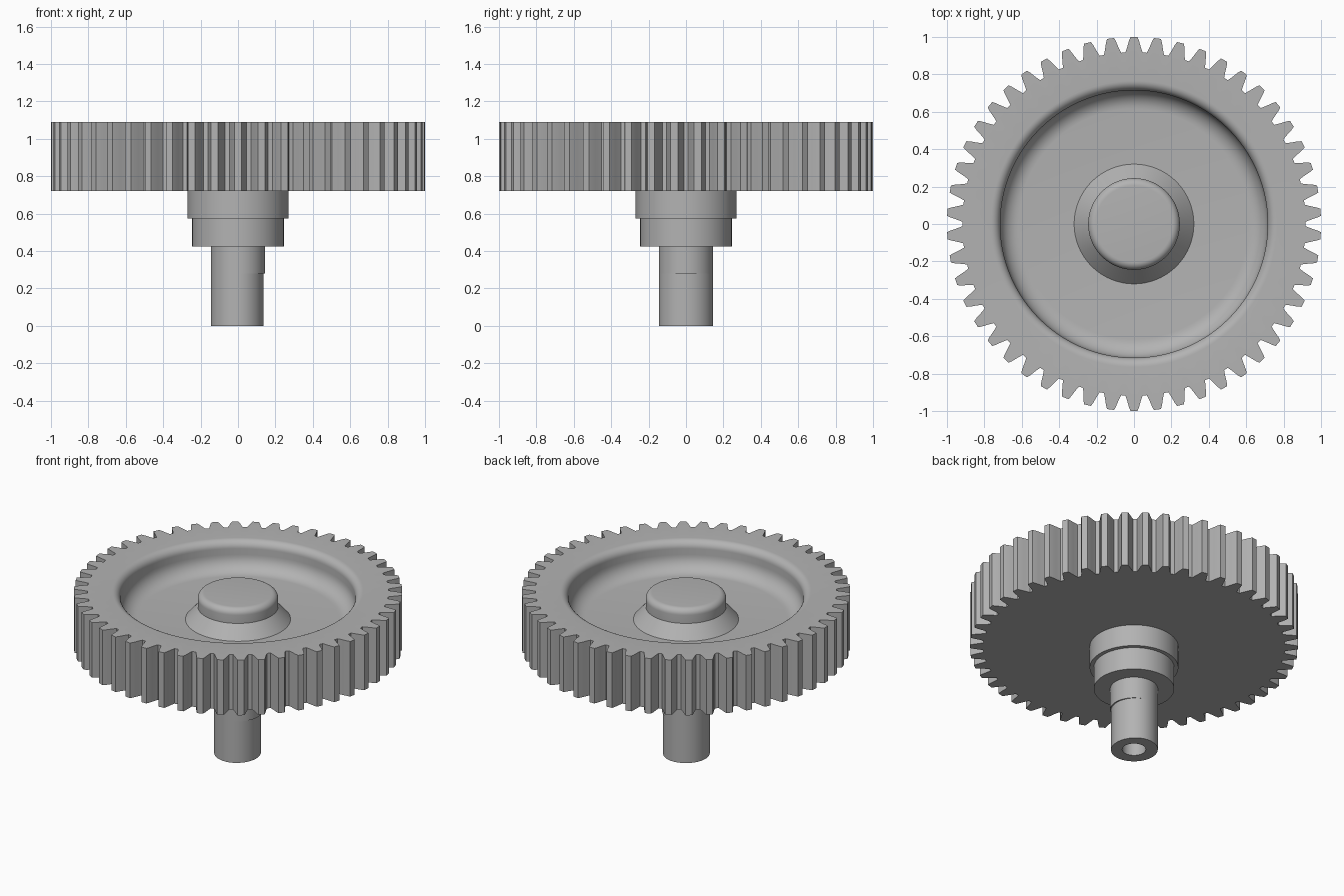
import bpy, bmesh
from math import sin, cos, pi, radians

TEETH = 50

cube = bpy.data.objects.get("Cube")
if cube:
    bpy.data.objects.remove(cube)

# One plain grey for the whole part
grey = bpy.data.materials.new("plain grey")
grey.use_nodes = True
colour = (0.45, 0.45, 0.45, 1)
grey.diffuse_color = colour
grey.node_tree.nodes["Principled BSDF"].inputs["Base Color"].default_value = colour


def arc(cr, cz, radius, start, end, steps=8):
    """Profile points (r, z) along a fillet arc."""
    angles = [radians(start + (end - start) * i / steps) for i in range(steps + 1)]
    return [(cr + radius * cos(a), cz + radius * sin(a)) for a in angles]


def skin(name, rings):
    """Surface through a stack of equal rings, capped at both ends."""
    bm = bmesh.new()
    loops = [[bm.verts.new(p) for p in ring] for ring in rings]
    for low, high in zip(loops, loops[1:]):
        for i in range(len(low)):
            j = (i + 1) % len(low)
            bm.faces.new((low[i], low[j], high[j], high[i]))
    bm.faces.new(loops[0][::-1])
    bm.faces.new(loops[-1])
    bmesh.ops.recalc_face_normals(bm, faces=bm.faces)
    mesh = bpy.data.meshes.new(name)
    bm.to_mesh(mesh)
    bm.free()
    mesh.materials.append(grey)
    obj = bpy.data.objects.new(name, mesh)
    bpy.context.collection.objects.link(obj)
    bpy.ops.object.select_all(action="DESELECT")
    obj.select_set(True)
    bpy.context.view_layer.objects.active = obj
    bpy.ops.object.shade_smooth_by_angle(angle=radians(28))
    return obj


def circle(r, z, segments=96, flatten=1.0):
    """Ring of points; the +x half can be slightly flattened."""
    ring = []
    for i in range(segments):
        a = 2 * pi * i / segments
        x = r * cos(a)
        ring.append((x * flatten if x > 0 else x, r * sin(a), z))
    return ring


def lathe(name, profile):
    return skin(name, [circle(r, z) for r, z in profile])


# Gear wheel: toothed outline, plain underside, dished top
flank = [(0.918, 0.046), (0.935, 0.040), (0.955, 0.034), (0.98, 0.027), (1.0, 0.019)]
tooth = [(r, -w / r) for r, w in flank] + [(r, w / r) for r, w in reversed(flank)]
outline = []
for t in range(TEETH):
    middle = pi / 2 + 2 * pi * t / TEETH
    outline += [(r, middle + a) for r, a in tooth]


def gear_ring(z, radius=None):
    return [((radius or r) * cos(a), (radius or r) * sin(a), z) for r, a in outline]


dish = arc(0.765, 1.04, 0.05, 90, 180) + arc(0.615, 1.0, 0.1, 0, -90)
skin("gear_wheel", [gear_ring(0.72), gear_ring(1.09)]
     + [gear_ring(z, r) for r, z in dish])

# Raised boss in the dish, with a flared foot and rounded top
lathe("top_boss", [(0.32, 0.89), (0.32, 0.90), (0.245, 0.985)]
      + arc(0.205, 1.04, 0.04, 0, 90))

# Stepped hub under the wheel
lathe("lower_hub", [(0.245, 0.425), (0.245, 0.575), (0.27, 0.575), (0.27, 0.725)])

# Shaft with a bore in its end and a shallow relief on one side
skin("shaft", [circle(0.072, 0.25), circle(0.072, 0), circle(0.145, 0, flatten=0.94),
               circle(0.145, 0.28, flatten=0.94), circle(0.145, 0.28),
               circle(0.145, 0.43)])
